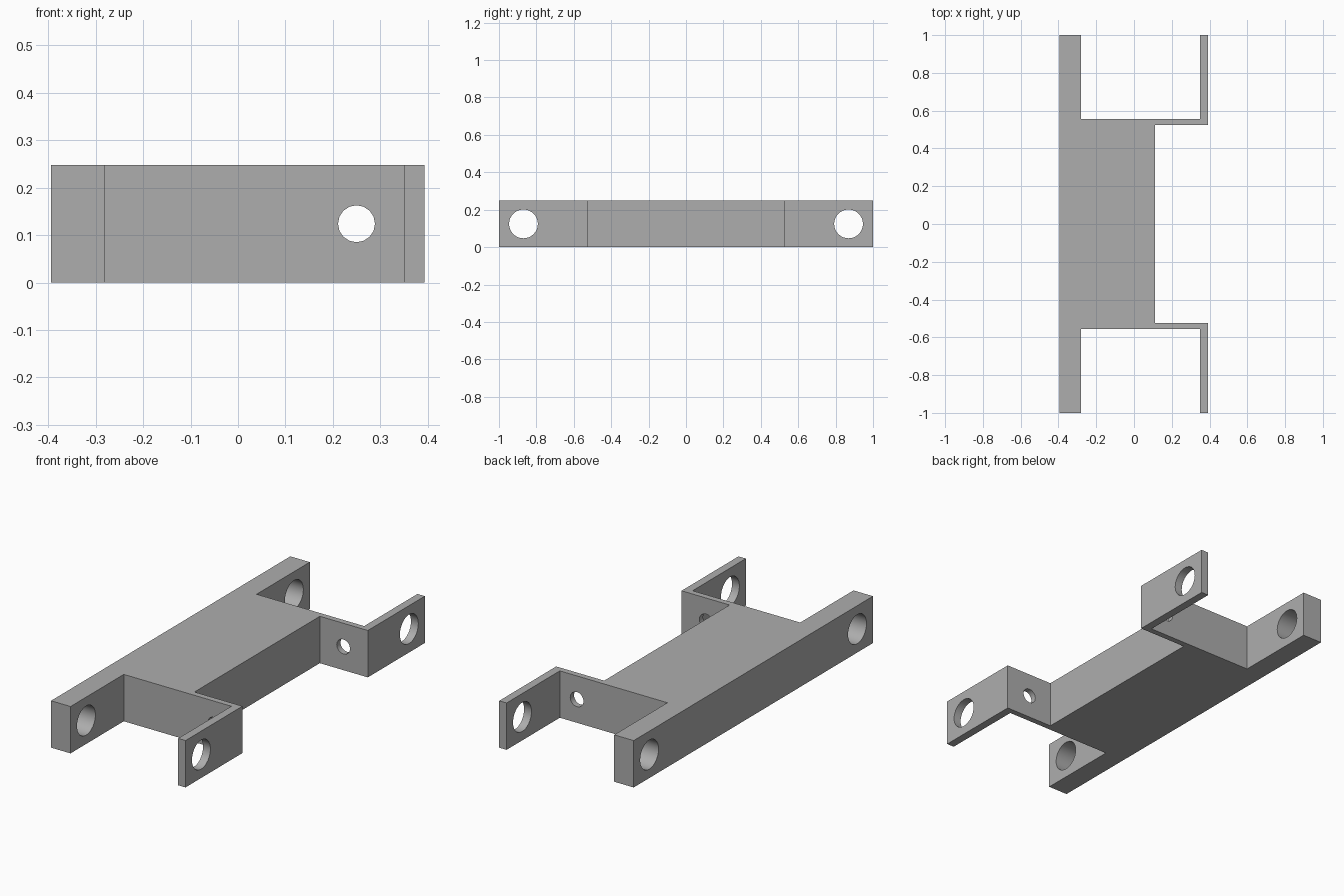
import bpy, bmesh, math

cube = bpy.data.objects.get("Cube")
if cube:
    bpy.data.objects.remove(cube, do_unlink=True)

HEIGHT = 0.248
MID = HEIGHT / 2

grey = bpy.data.materials.new("plain grey")
grey.use_nodes = True
colour = (0.42, 0.42, 0.42, 1)
grey.diffuse_color = colour
grey.node_tree.nodes["Principled BSDF"].inputs["Base Color"].default_value = colour


def extruded(name, outline):
    """Solid made by raising a closed plan outline to the full height."""
    bm = bmesh.new()
    face = bm.faces.new([bm.verts.new((x, y, 0)) for x, y in outline])
    raised = bmesh.ops.extrude_face_region(bm, geom=[face])["geom"]
    top = [v for v in raised if isinstance(v, bmesh.types.BMVert)]
    bmesh.ops.translate(bm, verts=top, vec=(0, 0, HEIGHT))
    bmesh.ops.recalc_face_normals(bm, faces=bm.faces)
    mesh = bpy.data.meshes.new(name)
    bm.to_mesh(mesh)
    bm.free()
    mesh.materials.append(grey)
    obj = bpy.data.objects.new(name, mesh)
    bpy.context.collection.objects.link(obj)
    return obj


def drill(target, name, radius, sides, location, rotation):
    """Cut a straight round hole right through the target."""
    bpy.ops.mesh.primitive_cylinder_add(vertices=sides, radius=radius, depth=3,
                                        location=location, rotation=rotation)
    cutter = bpy.context.object
    cutter.name = name
    cutter.data.materials.append(grey)
    cutter.hide_render = True
    cutter.hide_set(True)
    mod = target.modifiers.new(name, 'BOOLEAN')
    mod.operation = 'DIFFERENCE'
    mod.solver = 'EXACT'
    mod.object = cutter
    bpy.context.view_layer.objects.active = target
    bpy.ops.object.modifier_apply(modifier=mod.name)
    bpy.data.objects.remove(cutter, do_unlink=True)


# Plan of the back half: thick arm, cross web, thin outer tab, block side
half = [(-0.394, 1), (-0.28, 1), (-0.28, 0.555), (0.35, 0.555),
        (0.35, 1), (0.393, 1), (0.393, 0.524), (0.112, 0.524)]
outline = half + [(x, -y) for x, y in reversed(half)]
bracket = extruded("bracket_frame", outline)

# Pivot holes across both arms at each end
for y in (-0.869, 0.869):
    drill(bracket, "pivot_hole", 0.077, 32, (0, y, MID), (0, math.pi / 2, 0))

# Smaller bolt hole through both cross webs
drill(bracket, "bolt_hole", 0.039, 16, (0.25, 0, MID), (math.pi / 2, 0, 0))

# Smooth hole walls, sharp corners
bpy.ops.object.select_all(action='DESELECT')
bracket.select_set(True)
bpy.context.view_layer.objects.active = bracket
bpy.ops.object.shade_smooth_by_angle(angle=math.radians(30))
